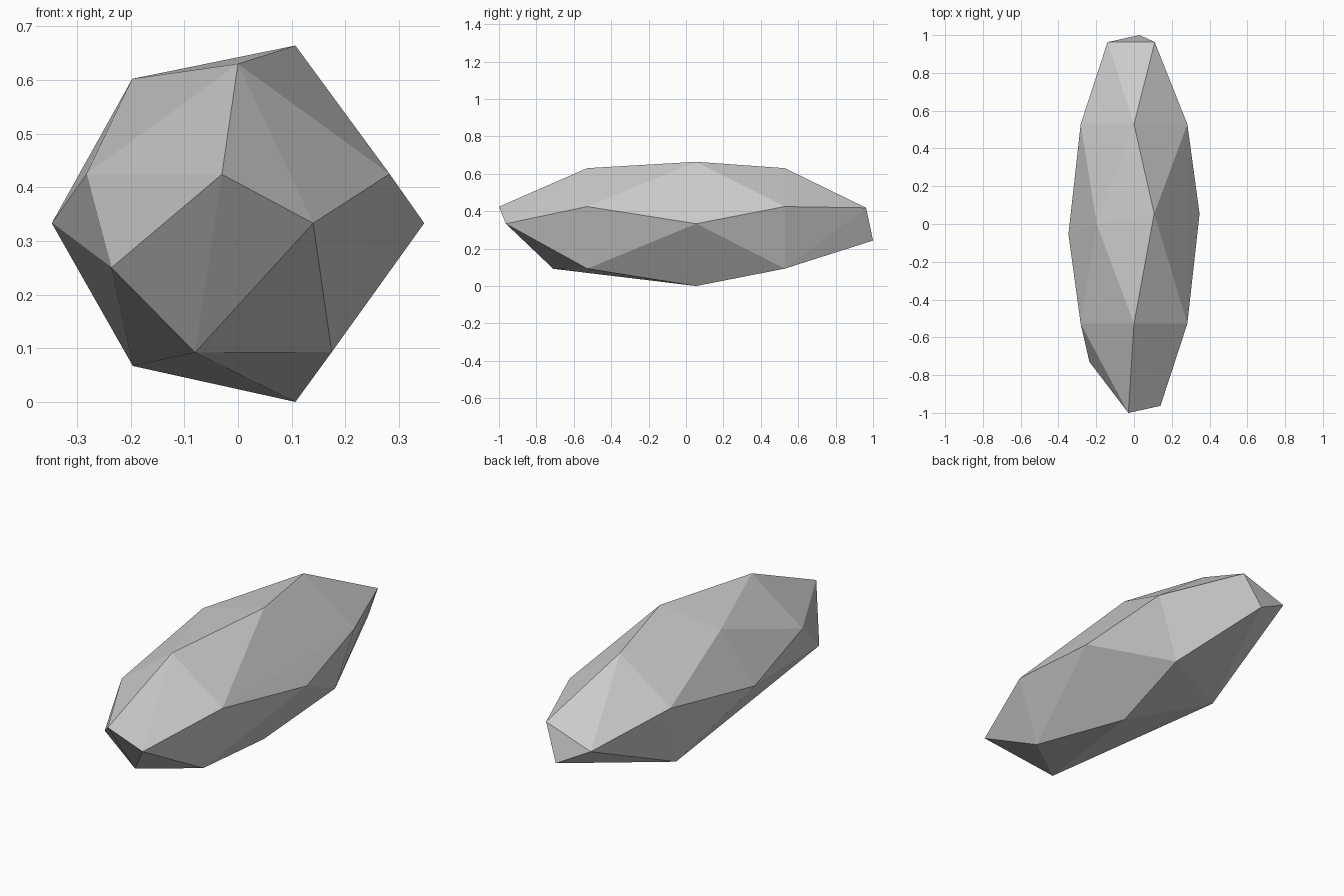
import bpy, bmesh, math

if "Cube" in bpy.data.objects:
    bpy.data.objects.remove(bpy.data.objects["Cube"])

MID = 0.333  # height of the long axis
points = []

# Two matching shoulder rings: four corners of a pentagon each
for y in (-0.528, 0.528):
    for deg in (90, 18, 162, -54):
        a = math.radians(deg)
        points.append((0.297 * math.cos(a), y, MID + 0.297 * math.sin(a)))

# Uneven belt around the middle
points += [(0.107, 0.055, 0.664), (0.107, 0.055, 0.0),
           (0.347, 0.055, MID), (-0.347, -0.055, MID),
           (-0.197, 0.0, 0.602), (-0.196, 0.36, 0.067)]

# Front end, then back end
points += [(-0.03, -1.0, 0.424), (0.14, -0.963, MID),
           (-0.236, -0.73, 0.25), (-0.08, -0.71, 0.092)]
points += [(0.03, 1.0, 0.243), (-0.14, 0.963, MID), (0.11, 0.963, 0.418)]

# Faceted stone skin stretched over the corners
bm = bmesh.new()
for p in points:
    bm.verts.new(p)
bmesh.ops.convex_hull(bm, input=bm.verts[:])
bmesh.ops.recalc_face_normals(bm, faces=bm.faces[:])
mesh = bpy.data.meshes.new("rock")
bm.to_mesh(mesh)
bm.free()
rock = bpy.data.objects.new("rock", mesh)
bpy.context.collection.objects.link(rock)
